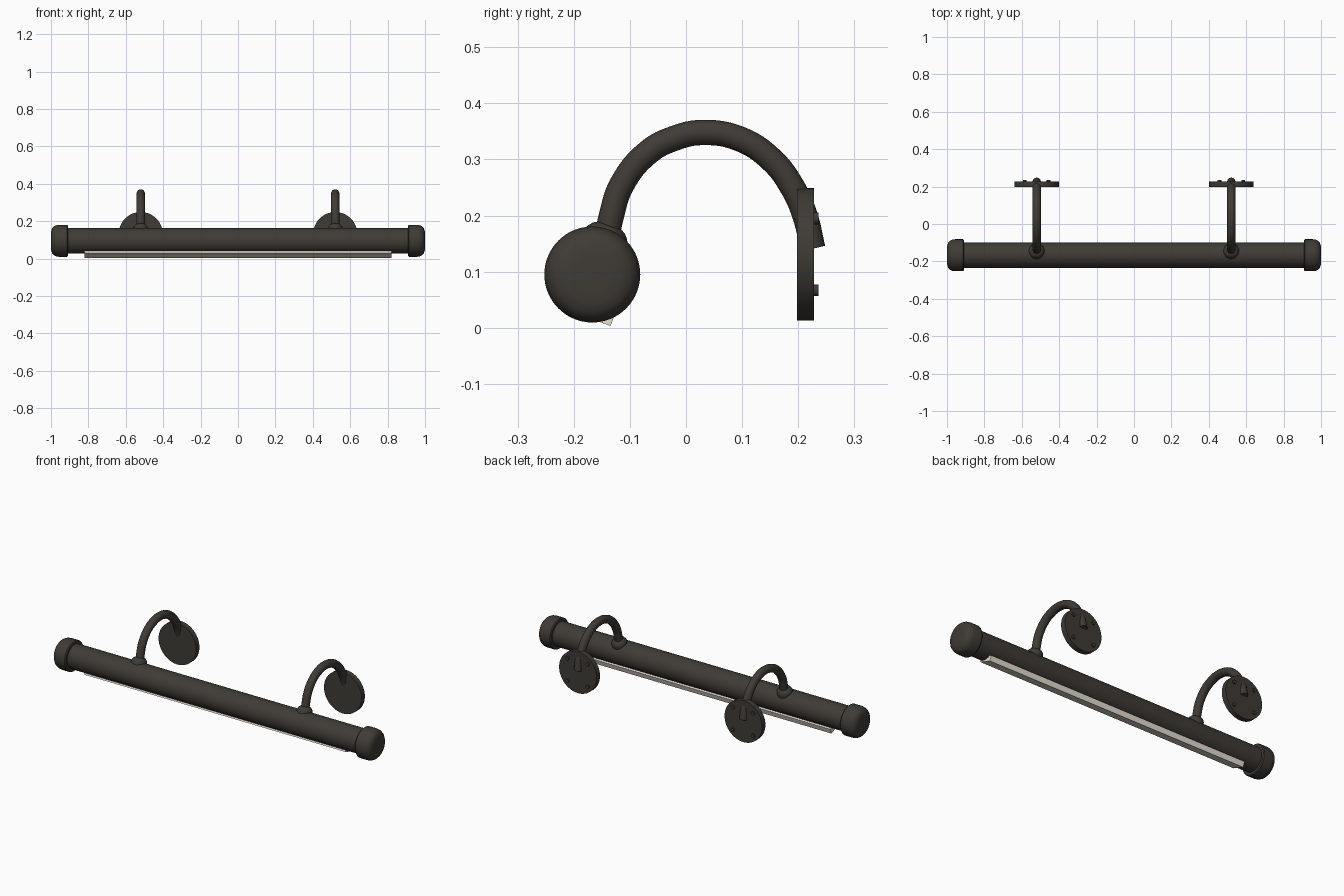
import bpy, bmesh, math
from mathutils import Vector, Matrix

if "Cube" in bpy.data.objects:
    bpy.data.objects.remove(bpy.data.objects["Cube"])


def material(name, rgb):
    m = bpy.data.materials.new(name)
    m.diffuse_color = (*rgb, 1)
    m.use_nodes = True
    m.node_tree.nodes["Principled BSDF"].inputs["Base Color"].default_value = m.diffuse_color
    return m


BRONZE = material("dark_bronze", (0.05, 0.044, 0.036))
CREAM = material("cream_diffuser", (0.8, 0.75, 0.65))
AXIS_Y, AXIS_Z = -0.167, 0.095          # centre line of the lamp tube
TILT = math.radians(20)                 # lean of arms and diffuser


def finish(bm, name, mat):
    bmesh.ops.recalc_face_normals(bm, faces=bm.faces)
    me = bpy.data.meshes.new(name)
    bm.to_mesh(me)
    bm.free()
    ob = bpy.data.objects.new(name, me)
    bpy.context.collection.objects.link(ob)
    me.materials.append(mat)
    bpy.ops.object.select_all(action='DESELECT')
    bpy.context.view_layer.objects.active = ob
    ob.select_set(True)
    bpy.ops.object.shade_smooth_by_angle(angle=math.radians(35))
    return ob


def lathe(name, profile, origin, axis, mat=BRONZE, steps=48):
    """Revolve (distance along axis, radius) points around the axis."""
    bm = bmesh.new()
    vs = [bm.verts.new((r, 0, h)) for h, r in profile]
    es = [bm.edges.new(p) for p in zip(vs, vs[1:])]
    bmesh.ops.spin(bm, geom=vs + es, cent=(0, 0, 0), axis=(0, 0, 1),
                   angle=math.tau, steps=steps)
    bmesh.ops.remove_doubles(bm, verts=bm.verts, dist=1e-5)
    rot = Vector(axis).to_track_quat('Z', 'Y').to_matrix().to_4x4()
    bm.transform(Matrix.Translation(origin) @ rot)
    return finish(bm, name, mat)


# lamp tube and rounded end caps
lathe("lamp_tube", [(-0.92, 0), (-0.92, 0.068), (0.92, 0.068), (0.92, 0)],
      (0, AXIS_Y, AXIS_Z), (1, 0, 0), steps=64)
CAP = [(0.909, 0), (0.909, 0.081), (0.914, 0.0855), (0.958, 0.0855),
       (0.973, 0.083), (0.985, 0.077), (0.994, 0.067), (0.999, 0.05), (1, 0.03), (1, 0)]
for side, label in ((-1, "left"), (1, "right")):
    lathe(label + "_end_cap", CAP, (0, AXIS_Y, AXIS_Z), (side, 0, 0), steps=64)

# tilted diffuser strip under the tube
bm = bmesh.new()
bmesh.ops.create_cube(bm, size=1)
bm.transform(Matrix.Translation((0, AXIS_Y, AXIS_Z))
             @ Matrix.Rotation(-TILT, 4, 'X')
             @ Matrix.Translation((0, 0.022, -0.060))
             @ Matrix.Diagonal((1.64, 0.08, 0.030, 1)))
finish(bm, "diffuser_strip", CREAM)

# gooseneck centre line as (y, z)
PATH = [(-0.139, 0.172), (-0.134, 0.195), (-0.115, 0.254), (-0.066, 0.314),
        (-0.02, 0.338), (0.027, 0.348), (0.095, 0.337), (0.152, 0.300),
        (0.190, 0.250), (0.212, 0.200), (0.226, 0.141)]


def arm(name, x):
    cu = bpy.data.curves.new(name, 'CURVE')
    cu.dimensions = '3D'
    cu.bevel_depth = 0.0225
    cu.bevel_resolution = 6
    cu.use_fill_caps = True
    cu.resolution_u = 6
    sp = cu.splines.new('BEZIER')
    sp.bezier_points.add(len(PATH) - 1)
    for p, (y, z) in zip(sp.bezier_points, PATH):
        p.co = (x, y, z)
        p.handle_left_type = p.handle_right_type = 'AUTO'
    tmp = bpy.data.objects.new(name + "_curve", cu)
    bpy.context.collection.objects.link(tmp)
    bpy.context.view_layer.update()
    me = bpy.data.meshes.new_from_object(
        tmp.evaluated_get(bpy.context.evaluated_depsgraph_get()))
    bm = bmesh.new()
    bm.from_mesh(me)
    bmesh.ops.remove_doubles(bm, verts=bm.verts, dist=1e-5)
    bpy.data.objects.remove(tmp)
    bpy.data.meshes.remove(me)
    finish(bm, name, BRONZE)


# two wall brackets: collar, arm, round plate and four screws
COLLAR = [(0.05, 0), (0.05, 0.041), (0.071, 0.041), (0.080, 0.037),
          (0.088, 0.030), (0.092, 0.023), (0.092, 0)]
PLATE_Z, OFF = 0.131, 0.064
for x, label in ((-0.52, "left"), (0.52, "right")):
    lathe(label + "_arm_collar", COLLAR, (x, AXIS_Y, AXIS_Z),
          (0, math.sin(TILT), math.cos(TILT)))
    arm(label + "_arm", x)
    lathe(label + "_wall_plate",
          [(0, 0), (0, 0.118), (0.030, 0.118), (0.030, 0)],
          (x, 0.198, PLATE_Z), (0, 1, 0), steps=64)
    for i, (sx, sz) in enumerate(((-1, -1), (1, -1), (-1, 1), (1, 1))):
        lathe(f"{label}_screw_{i + 1}",
              [(-0.005, 0), (-0.005, 0.0105), (0.008, 0.0105), (0.008, 0)],
              (x + sx * OFF, 0.228, PLATE_Z + sz * OFF), (0, 1, 0), steps=20)
